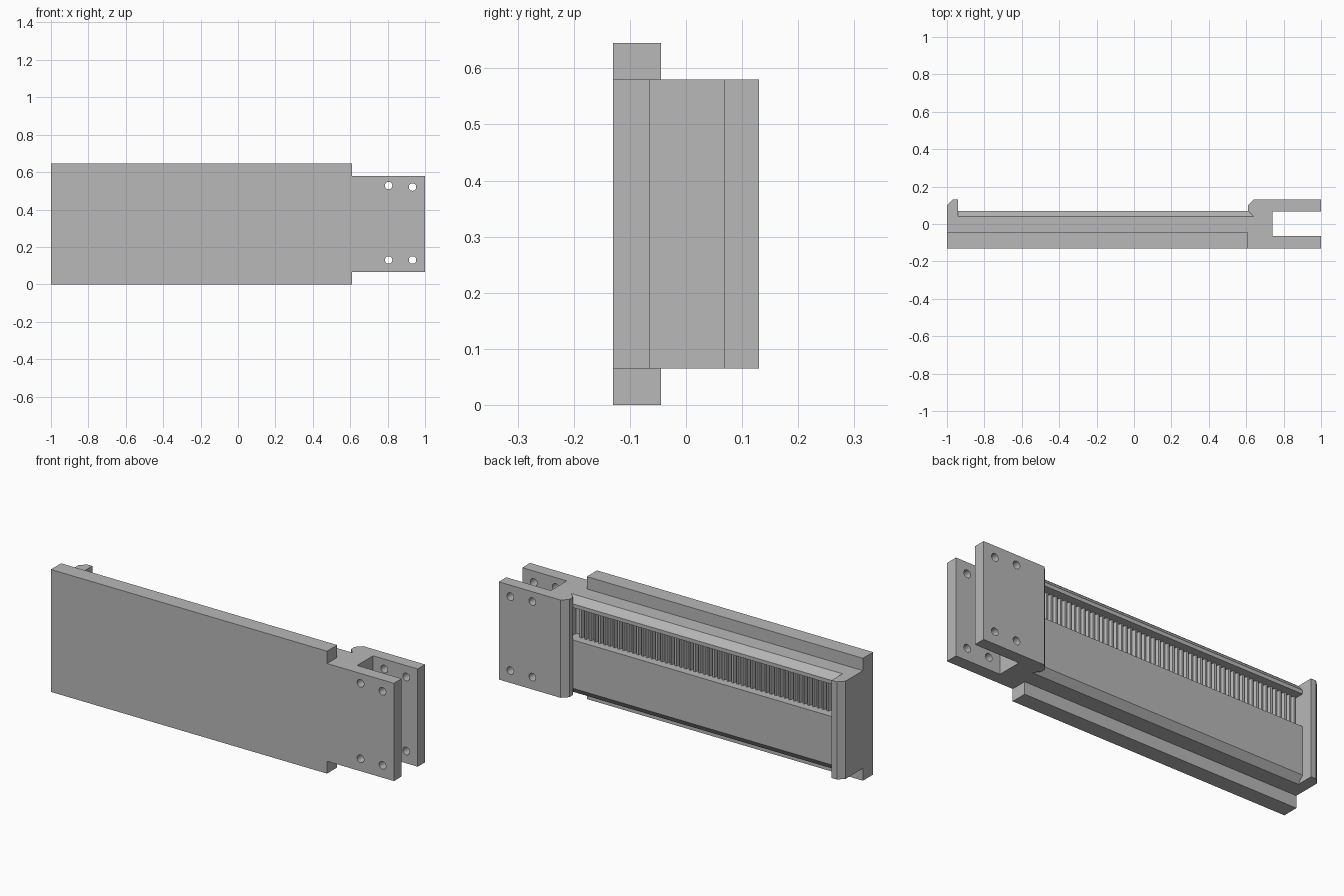
import bpy
import bmesh
from mathutils import Matrix, Vector

old = bpy.data.objects.get("Cube")
if old:
    bpy.data.objects.remove(old, do_unlink=True)

grey = bpy.data.materials.new("plain_grey")
grey.use_nodes = True
grey.diffuse_color = (0.48, 0.48, 0.48, 1)
grey.node_tree.nodes["Principled BSDF"].inputs["Base Color"].default_value = grey.diffuse_color


def prism(name, outline, low, high, axis="Z"):
    """Extrude an outline: (x, y) points along Z, or (y, z) points along X."""
    def place(p, t):
        return (p[0], p[1], t) if axis == "Z" else (t, p[0], p[1])
    bm = bmesh.new()
    face = bm.faces.new([bm.verts.new(place(p, low)) for p in outline])
    end = bmesh.ops.extrude_face_region(bm, geom=[face])["geom"]
    moved = [v for v in end if isinstance(v, bmesh.types.BMVert)]
    shift = Vector((0, 0, high - low)) if axis == "Z" else Vector((high - low, 0, 0))
    bmesh.ops.translate(bm, verts=moved, vec=shift)
    bmesh.ops.recalc_face_normals(bm, faces=bm.faces)
    return finish(name, bm)


def finish(name, bm):
    mesh = bpy.data.meshes.new(name)
    bm.to_mesh(mesh)
    bm.free()
    mesh.materials.append(grey)
    obj = bpy.data.objects.new(name, mesh)
    bpy.context.collection.objects.link(obj)
    return obj


BOTTOM, TOP = 0.065, 0.58      # height range of the body
FRONT, PLATE_BACK = -0.13, -0.045
LEFT, RIGHT = -0.94, 0.61      # ends of the channel

# Tall front plate
prism("front_plate", [(-1, FRONT), (RIGHT, FRONT), (RIGHT, PLATE_BACK), (-1, PLATE_BACK)],
      0, 0.645)

# Body with bevelled rails and a recess for the rack
prism("channel_body", [
    (PLATE_BACK, BOTTOM), (0.04, BOTTOM), (0.07, 0.10), (0.07, 0.355), (0, 0.355),
    (0, 0.525), (0.07, 0.525), (0.07, 0.545), (0.04, TOP), (PLATE_BACK, TOP)],
    LEFT, 0.64, "X")

# Toothed rack inside the recess
count = 56
pitch = (RIGHT - LEFT) / count
rack = [(LEFT, -0.01)]
for i in range(count):
    x = LEFT + i * pitch
    rack += [(x, 0.005), (x + pitch * 0.25, 0.03), (x + pitch * 0.6, 0.03),
             (x + pitch * 0.85, 0.005)]
rack += [(RIGHT, 0.005), (RIGHT, -0.01)]
prism("toothed_rack", rack, 0.355, 0.525)

# End wall with a bevelled outer corner
prism("end_wall", [(-1, PLATE_BACK), (LEFT, PLATE_BACK), (LEFT, 0.13), (-0.97, 0.13), (-1, 0.10)],
      BOTTOM, TOP)

# Forked mounting block
fork = prism("forked_block", [
    (RIGHT, FRONT), (1, FRONT), (1, -0.065), (0.74, -0.065), (0.74, 0.068), (1, 0.068),
    (1, 0.13), (0.64, 0.13), (RIGHT, 0.10), (RIGHT, 0.07), (0.64, 0.04),
    (0.64, PLATE_BACK), (RIGHT, PLATE_BACK)], BOTTOM, TOP)

# Bolt holes through both prongs
bm = bmesh.new()
for x, z in [(0.805, 0.528), (0.933, 0.52), (0.805, 0.13), (0.933, 0.13)]:
    bmesh.ops.create_cone(
        bm, cap_ends=True, segments=24, radius1=0.02, radius2=0.02, depth=0.5,
        matrix=Matrix.Translation((x, 0, z)) @ Matrix.Rotation(1.5707963, 4, "X"))
cutter = finish("hole_cutter", bm)
cutter.hide_render = True
cutter.hide_viewport = True
cut = fork.modifiers.new("bolt_holes", "BOOLEAN")
cut.operation = "DIFFERENCE"
cut.solver = "EXACT"
cut.object = cutter
